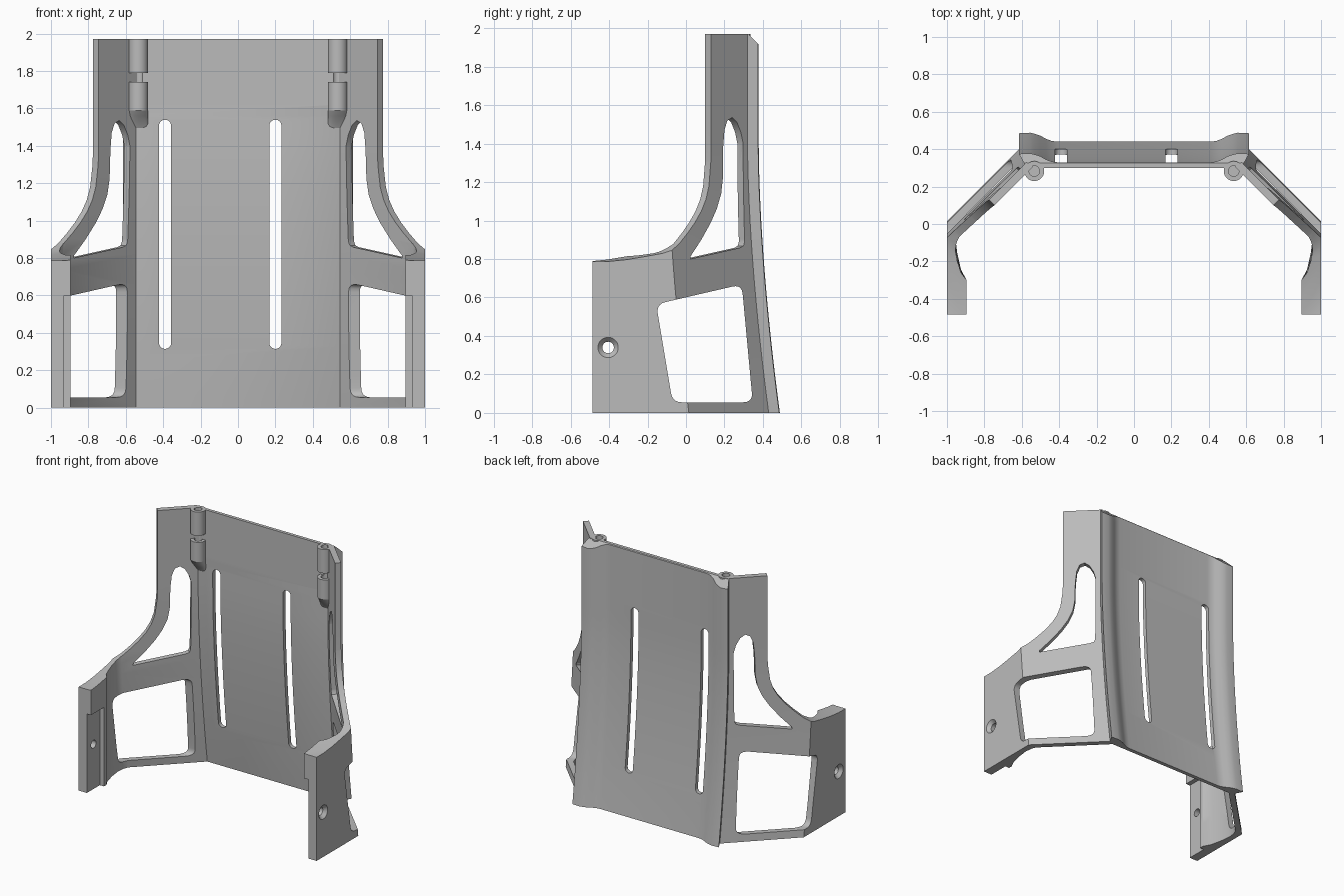
import bpy, bmesh, math
from mathutils import Vector

if "Cube" in bpy.data.objects:
    bpy.data.objects.remove(bpy.data.objects["Cube"])

TOP = 1.97
grey = bpy.data.materials.new("plain_grey")
grey.use_nodes = True
grey.diffuse_color = (0.5, 0.5, 0.5, 1)
grey.node_tree.nodes["Principled BSDF"].inputs["Base Color"].default_value = (0.5, 0.5, 0.5, 1)


def loft(name, rings):
    """Closed solid through a list of equal rings of points."""
    bm = bmesh.new()
    loops = [[bm.verts.new(p) for p in ring] for ring in rings]
    n = len(loops[0])
    for a, b in zip(loops, loops[1:]):
        for i in range(n):
            j = (i + 1) % n
            bm.faces.new((a[i], a[j], b[j], b[i]))
    bm.faces.new(loops[0])
    bm.faces.new(loops[-1])
    bmesh.ops.recalc_face_normals(bm, faces=bm.faces)
    mesh = bpy.data.meshes.new(name)
    bm.to_mesh(mesh)
    bm.free()
    mesh.materials.append(grey)
    ob = bpy.data.objects.new(name, mesh)
    bpy.context.collection.objects.link(ob)
    return ob


def select(ob):
    bpy.ops.object.select_all(action="DESELECT")
    ob.select_set(True)
    bpy.context.view_layer.objects.active = ob


def cut(ob, cutter):
    mod = ob.modifiers.new("cut", "BOOLEAN")
    mod.operation = "DIFFERENCE"
    mod.solver = "EXACT"
    mod.object = cutter
    select(ob)
    bpy.ops.object.modifier_apply(modifier=mod.name)
    bpy.data.objects.remove(cutter)


def finish(ob, mirror=False):
    select(ob)
    if mirror:
        mod = ob.modifiers.new("mirror", "MIRROR")
        mod.use_mirror_merge = False
        bpy.ops.object.modifier_apply(modifier=mod.name)
    bpy.ops.object.shade_smooth_by_angle(angle=math.radians(30))


def sweep(z):
    """Backward flare of the shell toward its foot."""
    return 0.11 * max(0, 1 - z / 1.4) ** 1.7


def shell(name, outline):
    """Footprint raised through many levels, flaring at the foot."""
    rings = []
    for k in range(25):
        z = TOP * k / 24
        rings.append([(x, y + sweep(z) * min(1, max(0, (y + 0.3) / 0.18)), z)
                      for x, y in outline])
    return loft(name, rings)


def circle(r, n=32):
    return [(r * math.cos(2 * math.pi * i / n), r * math.sin(2 * math.pi * i / n)) for i in range(n)]


def along_x(poly, x0, x1):
    return loft("cutter", [[(x, y, z) for y, z in poly] for x in (x0, x1)])


def across_wing(poly, d):
    """Cutter running square to the slanted wing."""
    return loft("cutter", [[(t - 0.905 - s, t + s, z) for t, z in poly] for s in (-d, d)])


def rounded(poly, r):
    """Polygon with its corners rounded."""
    out = []
    for i, p in enumerate(poly):
        p = Vector(p)
        a = p + (Vector(poly[i - 1]) - p).normalized() * r
        b = p + (Vector(poly[(i + 1) % len(poly)]) - p).normalized() * r
        for k in range(6):
            t = k / 5
            out.append(tuple(a * (1 - t) ** 2 + p * 2 * t * (1 - t) + b * t ** 2))
    return out


def upright(name, x, y, r, z0, z1):
    return loft(name, [[(x + a, y + b, z) for a, b in circle(r)] for z in (z0, z1)])


# Back panel with rear lips along both edges
half = [(-0.545, 0.30), (-0.585, 0.32), (-0.615, 0.375), (-0.555, 0.378), (-0.53, 0.372),
        (-0.50, 0.362), (-0.47, 0.345), (-0.44, 0.334), (-0.41, 0.33)]
back_panel = shell("back_panel", half + [(-x, y) for x, y in reversed(half)])
cut(back_panel, along_x([(0.325, 1.97), (0.325, 2.1), (0.5, 2.1), (0.5, 1.785)], -1, 1))

# Two long slots in the panel
for x in (-0.39, 0.2):
    slot = [(x + a, (1.507 if b > 0 else 0.347) + b) for a, b in
            [(0.0325 * math.cos(t), 0.0325 * math.sin(t))
             for t in [math.pi * (i + 0.5) / 12 for i in range(24)]]]
    cut(back_panel, loft("cutter", [[(a, y, z) for a, z in slot] for y in (0, 0.7)]))

# Side wings: slanted wall and front block in one footprint
wings = shell("side_wings", [
    (-1, -0.485), (-0.895, -0.485), (-0.895, -0.30), (-0.925, -0.265), (-0.945, -0.21),
    (-0.955, -0.16), (-0.95, -0.125), (-0.935, -0.09), (-0.54, 0.305), (-0.575, 0.33),
    (-1, -0.095)])

# Curved upper edge
cut(wings, across_wing([
    (0.13, 2.1), (0.13, 1.4), (0.128, 1.3), (0.117, 1.18), (0.1, 1.11), (0.075, 1.05),
    (0.04, 0.99), (0.0, 0.935), (-0.045, 0.88), (-0.085, 0.845), (-0.107, 0.83),
    (-0.147, 0.815), (-0.2, 0.797), (-0.25, 0.787), (-0.5, 0.785), (-0.5, 2.1)], 0.8))

# Upper window
cut(wings, across_wing([
    (0.01, 0.80), (0.27, 0.858), (0.288, 0.868), (0.295, 0.89), (0.297, 1.40), (0.285, 1.46),
    (0.265, 1.51), (0.24, 1.535), (0.215, 1.52), (0.2, 1.47), (0.193, 1.38), (0.19, 1.22),
    (0.18, 1.14), (0.155, 1.06), (0.12, 0.985), (0.07, 0.9), (0.012, 0.815)], 0.2))

# Lower window
cut(wings, along_x(rounded([(-0.155, 0.565), (0.29, 0.668), (0.347, 0.055), (-0.07, 0.055)], 0.05),
                   -1.2, -0.4))

# Countersunk screw hole and inner recess of the front block
cut(wings, loft("cutter", [[(-0.93, y, z) for y, z in ((-0.6, -0.1), (-0.33, -0.1), (-0.33, 0.6), (-0.6, 0.6))],
                           [(-0.8, y, z) for y, z in ((-0.6, -0.1), (-0.33, -0.1), (-0.33, 0.6), (-0.6, 0.6))]]))
cut(wings, loft("cutter", [[(x, -0.405 + a, 0.34 + b) for a, b in circle(r)]
                           for x, r in ((-1.01, 0.062), (-0.975, 0.03), (-0.8, 0.03))]))
finish(wings, mirror=True)

# Hinge barrels near the top, with a gap between them
HX, HY, R = -0.533, 0.283, 0.053
for x in (HX, -HX):
    cut(back_panel, upright("cutter", x, HY, 0.028, 1.62, 2.1))
finish(back_panel)

upper = upright("upper_barrels", HX, HY, R, 1.79, TOP)
cut(upper, upright("cutter", HX, HY, 0.028, 1.6, 2.1))
finish(upper, mirror=True)

lower = upright("lower_barrels", HX, HY, R, 1.59, 1.74)
cut(lower, upright("cutter", HX, HY, 0.028, 1.62, 2.1))
finish(lower, mirror=True)

# Ramps fading from the barrels into the panel
ramps = loft("barrel_ramps", [
    [(HX + a, HY + c + b * s, z) for a, b in circle(R)]
    for z, c, s in ((1.59, 0, 1), (1.56, 0.009, 0.75), (1.53, 0.02, 0.45), (1.49, 0.03, 0.2))])
finish(ramps, mirror=True)
